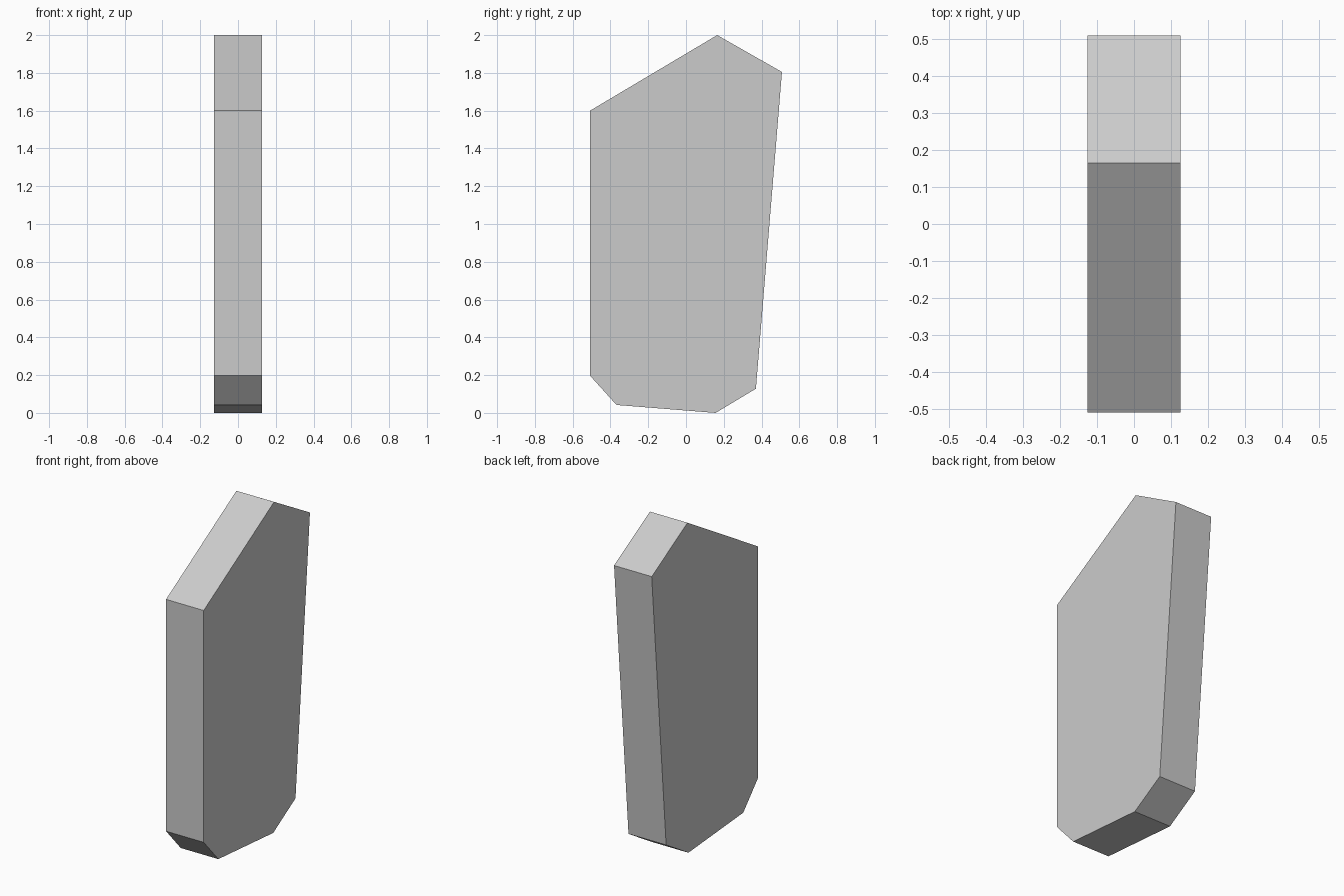
import bpy, bmesh

if "Cube" in bpy.data.objects:
    bpy.data.objects.remove(bpy.data.objects["Cube"])

HALF_WIDTH = 0.126

# Side outline (y, z) of the slab, counter-clockwise from the front foot
profile = [(-0.508, 0.197), (-0.368, 0.042), (0.157, 0.0), (0.37, 0.128),
           (0.508, 1.805), (0.165, 2.0), (-0.508, 1.6)]

# Slab: outline face extruded across x
bm = bmesh.new()
side = bm.faces.new([bm.verts.new((-HALF_WIDTH, y, z)) for y, z in profile])
ext = bmesh.ops.extrude_face_region(bm, geom=[side], use_keep_orig=True)
moved = [g for g in ext["geom"] if isinstance(g, bmesh.types.BMVert)]
bmesh.ops.translate(bm, verts=moved, vec=(2 * HALF_WIDTH, 0, 0))
bmesh.ops.recalc_face_normals(bm, faces=bm.faces)

mesh = bpy.data.meshes.new("slab")
bm.to_mesh(mesh)
bm.free()
slab = bpy.data.objects.new("slab", mesh)
bpy.context.collection.objects.link(slab)
